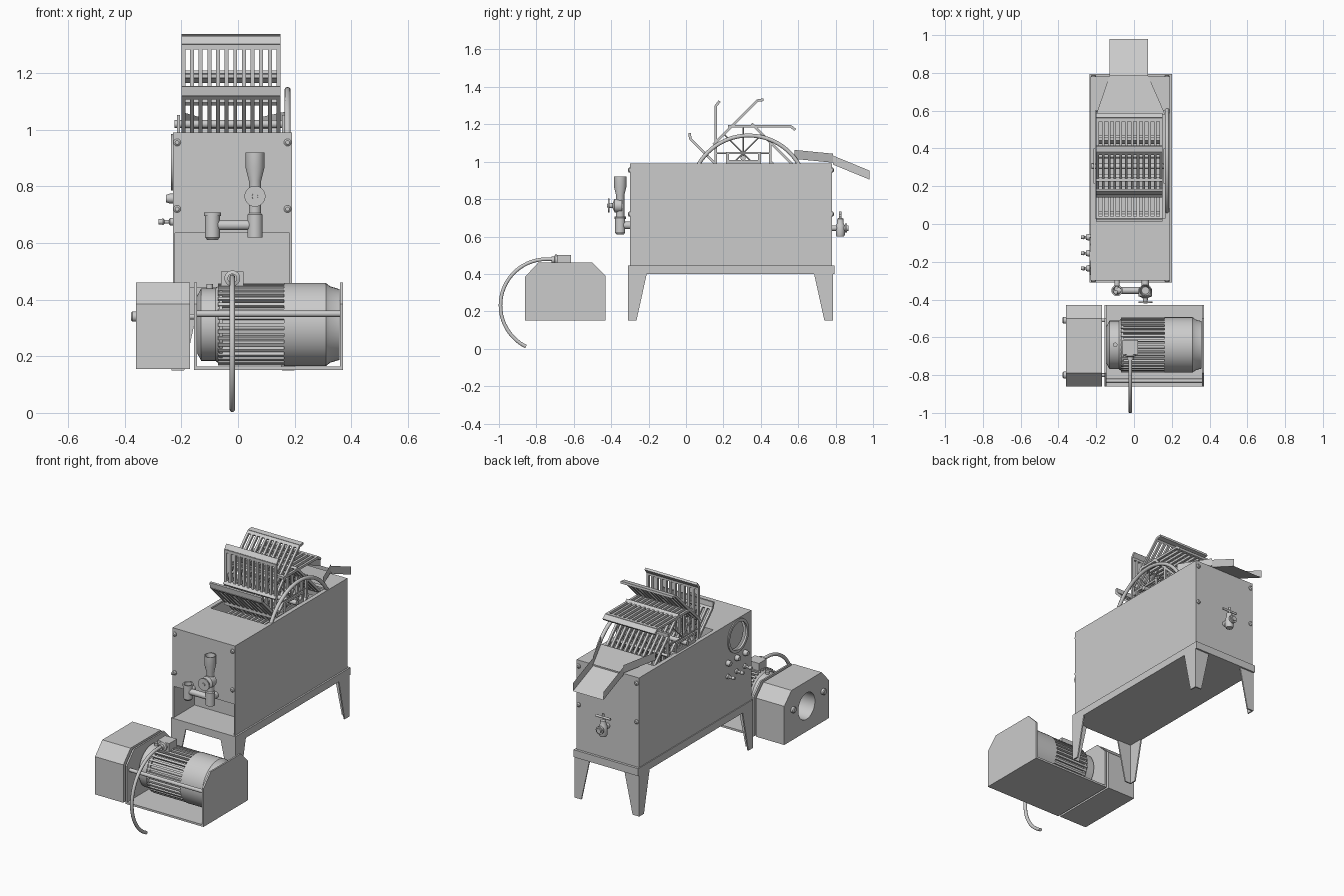
import bpy, bmesh
from math import sin, cos, pi, radians
from mathutils import Vector, Matrix

if "Cube" in bpy.data.objects:
    bpy.data.objects.remove(bpy.data.objects["Cube"])

def finish(name, bm, smooth=False):
    bmesh.ops.recalc_face_normals(bm, faces=bm.faces)
    me = bpy.data.meshes.new(name)
    bm.to_mesh(me)
    bm.free()
    if smooth:
        me.shade_smooth()
        me.set_sharp_from_angle(angle=radians(35))
    ob = bpy.data.objects.new(name, me)
    bpy.context.collection.objects.link(ob)
    return ob

def add_box(bm, x0, x1, y0, y1, z0, z1, m=Matrix()):
    c = Matrix.Translation(((x0+x1)/2, (y0+y1)/2, (z0+z1)/2))
    bmesh.ops.create_cube(bm, size=1, matrix=m @ c @ Matrix.Diagonal((x1-x0, y1-y0, z1-z0, 1)))

def box(name, *d):
    bm = bmesh.new()
    add_box(bm, *d)
    return finish(name, bm)

def prism(name, pts, a, b, axis='X', smooth=False):
    """Extrude a profile: (y,z) along X or (x,z) along Y."""
    bm = bmesh.new()
    place = (lambda p, t: (t, *p)) if axis == 'X' else (lambda p, t: (p[0], t, p[1]))
    f = bm.faces.new([bm.verts.new(place(p, a)) for p in pts])
    r = bmesh.ops.extrude_face_region(bm, geom=[f])
    d = (b-a, 0, 0) if axis == 'X' else (0, b-a, 0)
    bmesh.ops.translate(bm, vec=d, verts=[v for v in r['geom'] if isinstance(v, bmesh.types.BMVert)])
    return finish(name, bm, smooth)

def revolve(name, prof, loc, axis=(0, 0, 1), n=28, closed=False):
    """Turn (radius, height) points round an axis; ends are capped."""
    m = Matrix.Translation(loc) @ Vector(axis).to_track_quat('Z', 'Y').to_matrix().to_4x4()
    bm = bmesh.new()
    rings = [[bm.verts.new(m @ Vector((r*cos(2*pi*i/n), r*sin(2*pi*i/n), h))) for i in range(n)] for r, h in prof]
    pairs = list(zip(rings, rings[1:]))
    if closed:
        pairs.append((rings[-1], rings[0]))
    else:
        bm.faces.new(rings[0])
        bm.faces.new(rings[-1])
    for a, b in pairs:
        for i in range(n):
            j = (i+1) % n
            bm.faces.new((a[i], a[j], b[j], b[i]))
    return finish(name, bm, True)

def rod(name, p, q, r, n=16):
    d = Vector(q) - Vector(p)
    return revolve(name, [(r, 0), (r, d.length)], p, d, n)

def tube(name, pts, r):
    cu = bpy.data.curves.new(name, 'CURVE')
    cu.dimensions, cu.bevel_depth, cu.bevel_resolution, cu.use_fill_caps = '3D', r, 3, True
    s = cu.splines.new('POLY')
    s.points.add(len(pts)-1)
    for p, c in zip(s.points, pts):
        p.co = (*c, 1)
    s.use_smooth = True
    ob = bpy.data.objects.new(name, cu)
    bpy.context.collection.objects.link(ob)

def cut_hole(ob, p, q, r):
    c = rod('cutter', p, q, r, 40)
    c.hide_render = True
    mod = ob.modifiers.new('hole', 'BOOLEAN')
    mod.operation, mod.object, mod.solver = 'DIFFERENCE', c, 'EXACT'
    me = bpy.data.meshes.new_from_object(ob.evaluated_get(bpy.context.evaluated_depsgraph_get()))
    ob.modifiers.clear()
    ob.data = me
    bpy.data.objects.remove(c)

# tank walls, top and base
T = .008
left = box('tank_left_wall', -.23, -.23+T, -.3, .78, .44, .99)
cut_hole(left, (-.3, -.17, .885), (-.15, -.17, .885), .085)
box('tank_right_wall', .19-T, .19, -.3, .78, .44, .99)
box('tank_front_panel', -.23, .19, -.3, -.3+T, .635, .99)
box('tank_back_wall', -.23, .19, .78-T, .78, .44, .99)
box('recess_back_wall', -.222, .182, -.1, -.09, .44, .985)
box('hopper_front_wall', -.222, .182, .02, .03, .6, .985)
box('hopper_floor', -.222, .182, .03, .775, .64, .65)
box('top_front_plate', -.23, .19, -.3, .03, .98, .99)
box('top_back_plate', -.23, .19, .6, .78, .98, .99)
box('top_left_strip', -.23, -.205, .03, .6, .98, .99)
box('top_right_strip', .165, .19, .03, .6, .98, .99)
box('base_rim', -.235, .2, -.31, .795, .4, .445)

# tapered angle legs
for sx, x in ((1, -.235), (-1, .2)):
    for sy, y in ((1, -.31), (-1, .785)):
        prism('leg_side', [(y, .4), (y+sy*.1, .4), (y+sy*.045, .15), (y, .15)], x, x+sx*.008)
        prism('leg_end', [(x, .4), (x+sx*.1, .4), (x+sx*.045, .15), (x, .15)], y, y+sy*.008, 'Y')

# panel bolts, front and back
for x in (-.215, .175):
    for z in (.955, .72):
        for y, s in ((-.3, -1), (.78, 1)):
            revolve('panel_bolt', [(.013, 0), (.013, .005), (.007, .01)], (x, y, z), (0, s, 0), 16)

# gauge window and control knobs on the left wall
revolve('gauge_ring', [(.083, 0), (.1, 0), (.1, .006), (.083, .006)], (-.23, -.17, .885), (-1, 0, 0), 40, True)
revolve('gauge_face', [(.085, 0), (.085, .008)], (-.2, -.17, .885), (-1, 0, 0), 40)
for y in (-.07, -.155, -.235):
    revolve('push_button', [(.017, 0), (.017, .012), (.013, .024)], (-.23, y, .757), (-1, 0, 0), 20)
    revolve('selector_knob', [(.014, 0), (.014, .01), (.007, .014), (.007, .03), (.011, .034), (.009, .05)], (-.23, y, .675), (-1, 0, 0), 20)

# front pipework with funnel, handwheel and cup
PX, PY = .06, -.352
revolve('funnel_pipe', [(.027, .62), (.027, .7), (.022, .705), (.022, .82), (.033, .865), (.033, .92), (.028, .92), (.02, .86)], (PX, PY, 0))
rod('cross_pipe', (-.09, PY, .663), (PX, PY, .663), .018)
rod('wall_pipe', (PX, PY, .66), (PX, -.295, .66), .02)
revolve('cup', [(.018, .61), (.026, .62), (.026, .695), (.03, .695), (.03, .707), (.022, .707), (.02, .65)], (-.09, PY, 0))
rod('cup_wall_pipe', (-.09, PY, .66), (-.09, -.295, .66), .014)
revolve('valve_body', [(.036, -.01), (.036, .03), (.014, .04), (.01, .07)], (PX, PY, .765), (0, -1, 0))
revolve('valve_handwheel', [(.037, 0), (.037, .007)], (PX, -.41, .765), (0, -1, 0))

# drain valve on the back
rod('drain_pipe', (-.02, .775, .645), (-.02, .87, .645), .015)
revolve('drain_flange', [(.024, 0), (.024, .012)], (-.02, .85, .645), (0, 1, 0))
revolve('drain_body', [(.02, .6), (.024, .61), (.024, .66), (.018, .67), (.016, .695), (.007, .7), (.007, .735)], (-.02, .825, 0))
rod('drain_handle', (-.07, .825, .712), (.03, .825, .712), .007)

# slotted paddle wheel, eight paddles set as a pinwheel
CY, CZ, D = .305, 1.045, .145
XL, XR = -.2, .15
for k in range(8):
    a = pi/2 - k*pi/4
    u, n = Vector((0, cos(a), sin(a))), Vector((0, -sin(a), cos(a)))
    m = Matrix.Translation(Vector((0, CY, CZ)) + n*D) @ Matrix((Vector((1, 0, 0)), u, n)).transposed().to_4x4()
    bm = bmesh.new()
    for i in range(12):
        x = XL + (XR-XL-.014)*i/11
        add_box(bm, x, x+.014, -.06, .24, -.007, .007, m)
    add_box(bm, XL, XR, -.08, -.055, -.007, .007, m)
    add_box(bm, XL, XR, .238, .256, -.007, .007, m)
    tip = m @ Matrix.Translation((0, .254, 0)) @ Matrix.Rotation(radians(-38), 4, 'X')
    add_box(bm, XL, XR, 0, .032, -.007, .007, tip)
    finish('paddle', bm)
    for x in (XL+.01, XR-.01):
        rod('paddle_spoke', (x, CY, CZ), (x, CY-sin(a)*D, CZ+cos(a)*D), .004, 8)
rod('wheel_shaft', (-.225, CY, 1.02), (.185, CY, 1.02), .014)
for x in (-.215, .155):
    box('bearing_plate', x, x+.01, .215, .4, .96, 1.01)
    for y in (.215, .385):
        box('bearing_post', x, x+.01, y, y+.015, 1.01, 1.05)
    box('bearing_cap', x, x+.01, .215, .4, 1.04, 1.052)
tube('hoop_guard', [(.175, .335+.31*cos(t), .83+.31*sin(t)) for t in [radians(10+5*i) for i in range(33)]], .011)

# discharge chute: tapered pan and straight spout
def chute(name, y0, z0, y1, z1, a0, b0, a1, b1, h):
    bm = bmesh.new()
    P = [bm.verts.new(p) for p in ((a0, y0, z0+h), (a0, y0, z0), (b0, y0, z0), (b0, y0, z0+h),
                                   (a1, y1, z1+h), (a1, y1, z1), (b1, y1, z1), (b1, y1, z1+h))]
    for i in range(3):
        bm.faces.new((P[i], P[i+1], P[i+5], P[i+4]))
    bmesh.ops.solidify(bm, geom=bm.faces[:], thickness=.004)
    finish(name, bm)
chute('chute_pan', .58, 1.015, .785, .995, -.2, .165, -.13, .075, .048)
chute('chute_spout', .785, .985, .98, .905, -.13, .075, -.13, .075, .048)

# drive unit: gearbox cover and motor tray
prof = [(-.86, .155), (-.86, .385), (-.79, .46), (-.5, .46), (-.43, .39), (-.43, .155)]
cover = prism('gearbox_cover', prof, -.36, -.17)
cut_hole(cover, (-.4, -.645, .31), (-.19, -.645, .31), .08)
for y in (-.8, -.51):
    revolve('cover_knob', [(.018, 0), (.018, .013), (.013, .018)], (-.36, y, .34), (-1, 0, 0), 20)
    rod('cover_spacer', (-.175, y, .34), (-.15, y, .34), .01)
prism('tray_left_plate', prof, -.155, -.145)
prism('tray_right_plate', prof, .36, .37)
box('tray_floor', -.155, .37, -.86, -.43, .152, .164)
rod('tray_rod', (-.15, -.83, .35), (.365, -.83, .35), .011)

# finned motor
MY, MZ, F = -.64, .312, 36
fins = []
for i in range(F):
    for o, r in ((-.26, .128), (-.24, .145), (.24, .145), (.26, .128)):
        t = 2*pi*(i+o)/F
        fins.append((MY+r*cos(t), MZ+r*sin(t)))
prism('motor_fins', fins, -.07, .165)
revolve('motor_end_bell', [(.1, -.145), (.128, -.13), (.128, -.08), (.14, -.065), (.14, -.055)], (0, MY, MZ), (1, 0, 0), 40)
revolve('motor_fan_cover', [(.147, .162), (.147, .31), (.135, .325), (.125, .358)], (0, MY, MZ), (1, 0, 0), 40)
rod('lifting_eye', (-.1, MY, .42), (-.1, MY, .455), .012)

# terminal box and hanging cable
box('terminal_box', -.06, .02, -.69, -.615, .44, .5)
revolve('cable_gland', [(.028, 0), (.028, .01), (.017, .014), (.017, .03)], (-.02, -.69, .475), (0, -1, 0), 20)
arc = [(-.02, -.745+.247*cos(t), .232+.247*sin(t)) for t in [radians(90+6*i) for i in range(26)]]
tube('motor_cable', [(-.02, -.69, .479)] + arc + [(-.02, -.856, .012)], .01)
